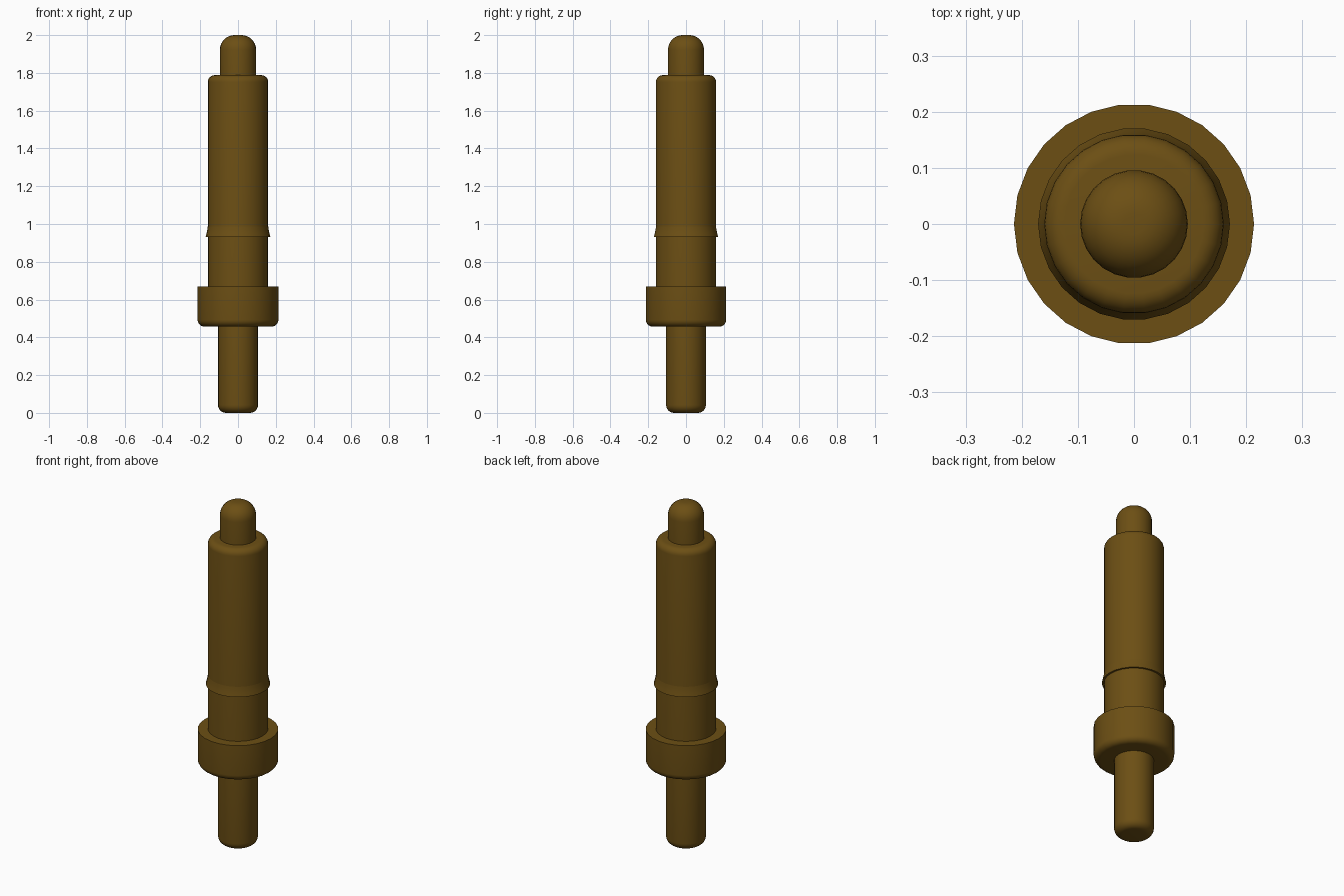
import bpy
import bmesh
from math import cos, sin, pi, radians

if "Cube" in bpy.data.objects:
    bpy.data.objects.remove(bpy.data.objects["Cube"], do_unlink=True)

SIDES = 26

brass = bpy.data.materials.new("dark_brass")
brass.use_nodes = True
COLOUR = (0.15, 0.078, 0.007, 1)
brass.diffuse_color = COLOUR
brass.node_tree.nodes["Principled BSDF"].inputs["Base Color"].default_value = COLOUR


def fillet(radius, z, size, top, steps=6):
    """Rounded outer edge at height z, listed from bottom to top."""
    sign = 1 if top else -1
    arc = [(radius - size + size * cos(a), z + sign * size * (sin(a) - 1))
           for a in (pi / 2 * i / steps for i in range(steps + 1))]
    return arc if top else arc[::-1]


def lathe(name, profile):
    """Turn an (r, z) profile, listed upwards, around the z axis."""
    bm = bmesh.new()
    verts = [bm.verts.new((r, 0, z)) for r, z in profile]
    edges = [bm.edges.new(pair) for pair in zip(verts, verts[1:])]
    bmesh.ops.spin(bm, geom=verts + edges, cent=(0, 0, 0), axis=(0, 0, 1),
                   angle=2 * pi, steps=SIDES, use_merge=True)
    bmesh.ops.remove_doubles(bm, verts=bm.verts, dist=1e-5)
    bmesh.ops.recalc_face_normals(bm, faces=bm.faces)
    mesh = bpy.data.meshes.new(name)
    bm.to_mesh(mesh)
    bm.free()
    mesh.materials.append(brass)
    obj = bpy.data.objects.new(name, mesh)
    bpy.context.collection.objects.link(obj)
    bpy.ops.object.select_all(action="DESELECT")
    obj.select_set(True)
    bpy.context.view_layer.objects.active = obj
    bpy.ops.object.shade_smooth_by_angle(angle=radians(40))


# Solder tail with a rounded foot
lathe("tail_pin", [(0, 0)] + fillet(0.106, 0, 0.042, False)
      + [(0.106, 0.47), (0, 0.47)])

# Wide collar, rounded below and sharp above
lathe("collar", [(0, 0.457)] + fillet(0.214, 0.457, 0.036, False)
      + [(0.214, 0.668), (0, 0.668)])

# Main barrel with a rounded shoulder
lathe("barrel", [(0, 0.66), (0.16, 0.66)]
      + fillet(0.16, 1.788, 0.036, True) + [(0, 1.788)])

# Press-fit barb: flat underside, tapering upwards into the barrel
lathe("barb_ring", [(0.15, 0.932), (0.171, 0.932), (0.166, 0.952),
                    (0.162, 0.972), (0.159, 0.995)])

# Plunger with a domed tip
lathe("plunger", [(0, 1.78), (0.096, 1.78)]
      + fillet(0.096, 2.0, 0.078, True, 8) + [(0, 2.0)])
